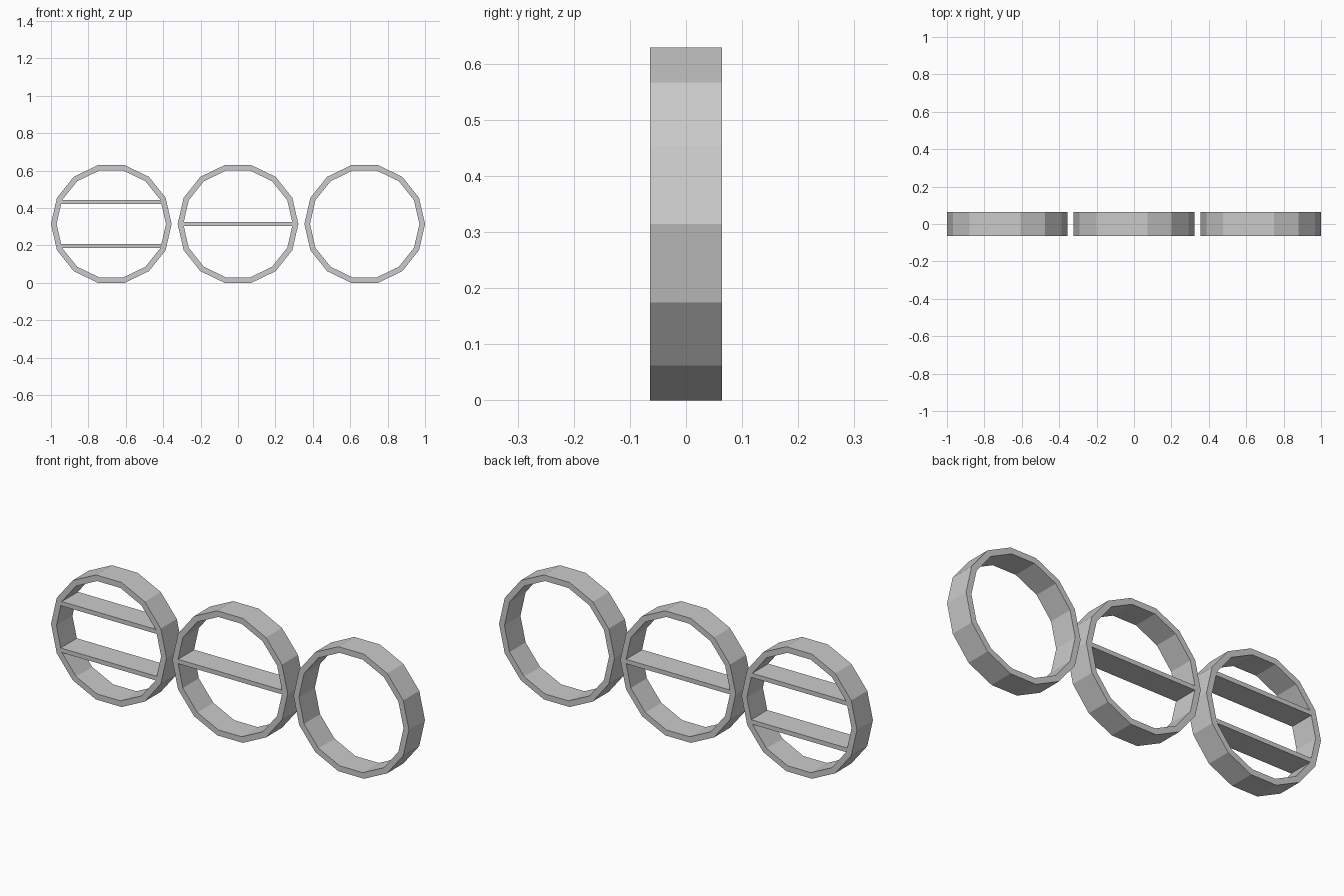
import bpy, bmesh
from math import cos, sin, pi

if "Cube" in bpy.data.objects:
    bpy.data.objects.remove(bpy.data.objects["Cube"])

SIDES = 14
R_OUT, R_IN = 0.3226, 0.2925
DEPTH = 0.128
CZ = R_OUT * cos(pi / SIDES)      # rings rest on a flat side
SPACING = 1 - R_OUT
T = 0.022                         # shelf thickness


def ring_points(r):
    return [(r * cos(2 * pi * i / SIDES), r * sin(2 * pi * i / SIDES)) for i in range(SIDES)]


def half_width(z):
    """Half width of the inner polygon at height z from its centre."""
    pts = ring_points(R_IN)
    z = abs(z)
    for (x0, z0), (x1, z1) in zip(pts, pts[1:]):
        if z0 <= z <= z1:
            return x0 + (x1 - x0) * (z - z0) / (z1 - z0)


def finish(name, bm, x):
    bmesh.ops.recalc_face_normals(bm, faces=bm.faces[:])
    mesh = bpy.data.meshes.new(name)
    bm.to_mesh(mesh)
    bm.free()
    ob = bpy.data.objects.new(name, mesh)
    ob.location = (x, 0, CZ)
    bpy.context.collection.objects.link(ob)


def add_ring(name, x):
    bm = bmesh.new()
    loops = [[bm.verts.new((px, y, pz)) for px, pz in ring_points(r)]
             for r, y in ((R_OUT, -DEPTH / 2), (R_OUT, DEPTH / 2),
                          (R_IN, DEPTH / 2), (R_IN, -DEPTH / 2))]
    for k in range(4):
        a, b = loops[k], loops[(k + 1) % 4]
        for i in range(SIDES):
            j = (i + 1) % SIDES
            bm.faces.new((a[i], a[j], b[j], b[i]))
    finish(name, bm, x)


def add_shelf(name, x, z):
    # profile ends follow the inner wall of the ring
    levels = [z - T / 2, z, z + T / 2]
    profile = [(half_width(h), h) for h in levels]
    profile += [(-half_width(h), h) for h in reversed(levels)]
    bm = bmesh.new()
    face = bm.faces.new([bm.verts.new((px, -DEPTH / 2, pz)) for px, pz in profile])
    ext = bmesh.ops.extrude_face_region(bm, geom=[face], use_keep_orig=True)
    verts = [v for v in ext["geom"] if isinstance(v, bmesh.types.BMVert)]
    bmesh.ops.translate(bm, verts=verts, vec=(0, DEPTH, 0))
    finish(name, bm, x)


# Three round frames with two, one and no shelves
for label, x, shelves in (("left", -SPACING, (-0.118, 0.118)),
                          ("middle", 0, (0,)),
                          ("right", SPACING, ())):
    add_ring(f"{label}_ring", x)
    for i, z in enumerate(shelves):
        add_shelf(f"{label}_shelf_{i + 1}", x, z)
